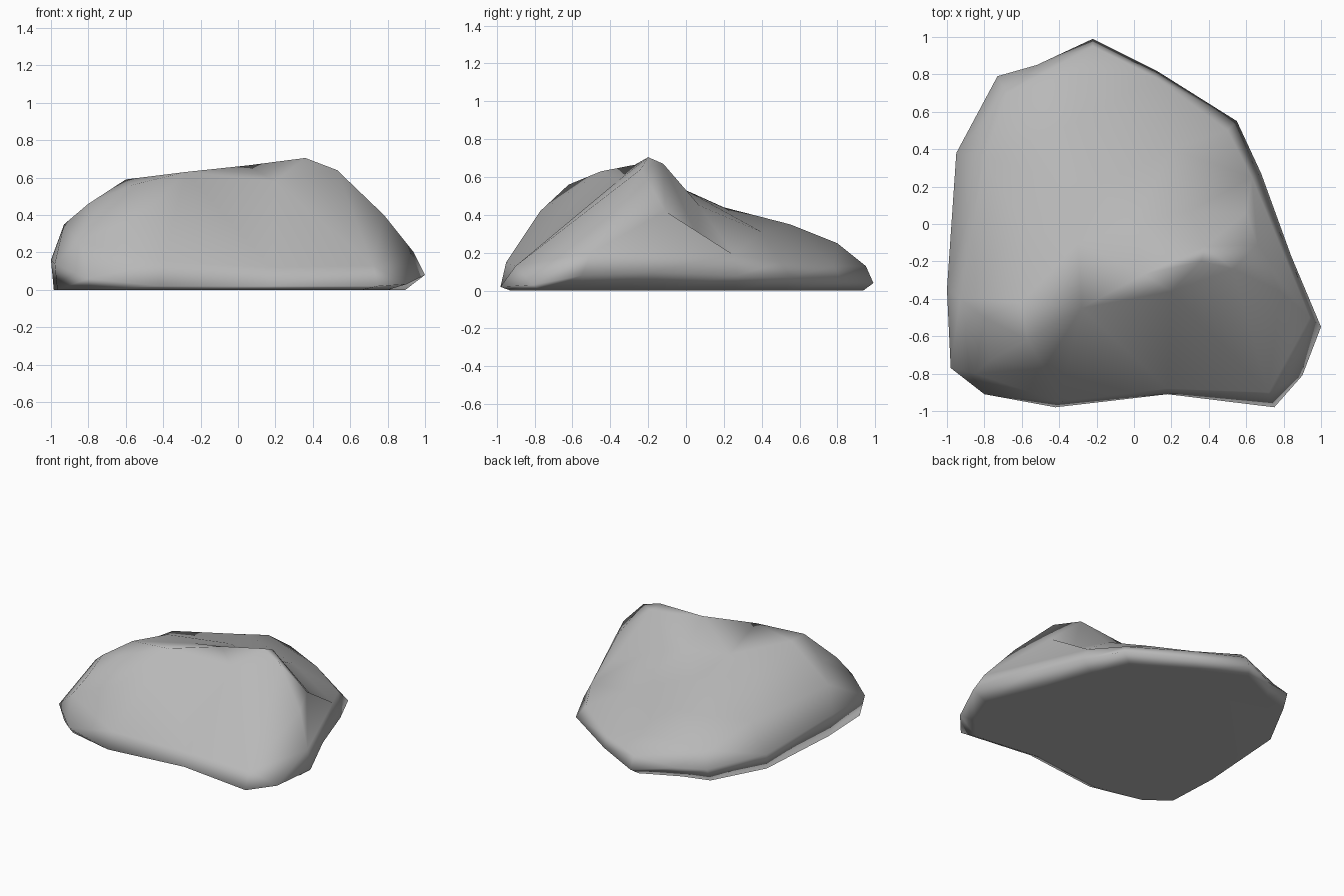
import bpy, bmesh, math
from mathutils import Vector
from mathutils.geometry import delaunay_2d_cdt

if "Cube" in bpy.data.objects:
    bpy.data.objects.remove(bpy.data.objects["Cube"])

# Widest outline of the rock, counter-clockwise from the front left corner
rim = [(-.98, -.77, .14), (-.80, -.91, .06), (-.42, -.98, .02), (.18, -.91, .02),
       (.75, -.98, .02), (.90, -.81, .03), (1.0, -.55, .08), (.84, -.17, .10),
       (.68, .27, .08), (.55, .55, .07), (.12, .82, .05), (-.22, .99, .04),
       (-.52, .85, .08), (-.73, .79, .10), (-.95, .38, .12), (-1.0, -.35, .16)]
# Shoulder loop just inside the rim
shoulder = [(-.85, -.80, .26), (-.40, -.95, .15), (.18, -.88, .12), (.72, -.90, .13),
            (.94, -.50, .20), (.63, .25, .19), (.50, .50, .15), (.12, .78, .13),
            (-.22, .95, .13), (-.68, .70, .20), (-.80, .35, .32), (-.93, -.40, .35)]
# Crest running from the front left up to the peak and down the right side
crest = [(-.77, -.73, .39), (-.57, -.62, .56), (-.28, -.45, .63), (.05, -.27, .665),
         (.36, -.20, .705), (.53, -.24, .64), (.78, -.36, .40)]
# Loose points on the back slope, the hollow behind the peak and the front face
slope = [(-.60, -.42, .59), (-.80, -.50, .46), (.38, -.12, .67), (.30, .07, .45),
         (.66, -.11, .42), (.60, .06, .29), (0, 0, .53), (-.30, -.10, .53),
         (-.20, .20, .44), (-.30, .55, .35), (-.30, .80, .25), (-.60, 0, .48),
         (.20, .40, .31), (-.48, -.77, .42), (.20, -.36, .58)]

pts = rim + shoulder + crest + slope
nr, ns, nc = len(rim), len(shoulder), len(crest)
edges = [(nr + i, nr + (i + 1) % ns) for i in range(ns)]
edges += [(nr + ns + i, nr + ns + i + 1) for i in range(nc - 1)]

# Triangulate the upper surface inside the outline
_, _, tris, orig, _, _ = delaunay_2d_cdt(
    [Vector(p[:2]) for p in pts], edges, [list(range(nr))], 1, 1e-5)

bm = bmesh.new()
verts = [bm.verts.new(p) for p in pts]
for t in tris:
    if all(orig[i] for i in t):
        bm.faces.new([verts[orig[i][0]] for i in t])

# Undercut skirt and flat base, upright on the left and tucked in on the right
base = [bm.verts.new((x * .94 - .045, y * .945, 0)) for x, y, z in rim]
for i in range(nr):
    j = (i + 1) % nr
    bm.faces.new([base[i], base[j], verts[j], verts[i]])
bm.faces.new(base[::-1])
bmesh.ops.recalc_face_normals(bm, faces=bm.faces[:])

mesh = bpy.data.meshes.new("rock")
bm.to_mesh(mesh)
bm.free()
rock = bpy.data.objects.new("rock", mesh)
bpy.context.collection.objects.link(rock)

# Plain stone colour
stone = bpy.data.materials.new("grey_stone")
stone.diffuse_color = (.48, .48, .48, 1)
stone.use_nodes = True
stone.node_tree.nodes["Principled BSDF"].inputs["Base Color"].default_value = stone.diffuse_color
mesh.materials.append(stone)

# Smooth shading led by the large faces, so the front and base stay even
mesh.polygons.foreach_set("use_smooth", [True] * len(mesh.polygons))
rock.modifiers.new("even_shading", 'WEIGHTED_NORMAL')
